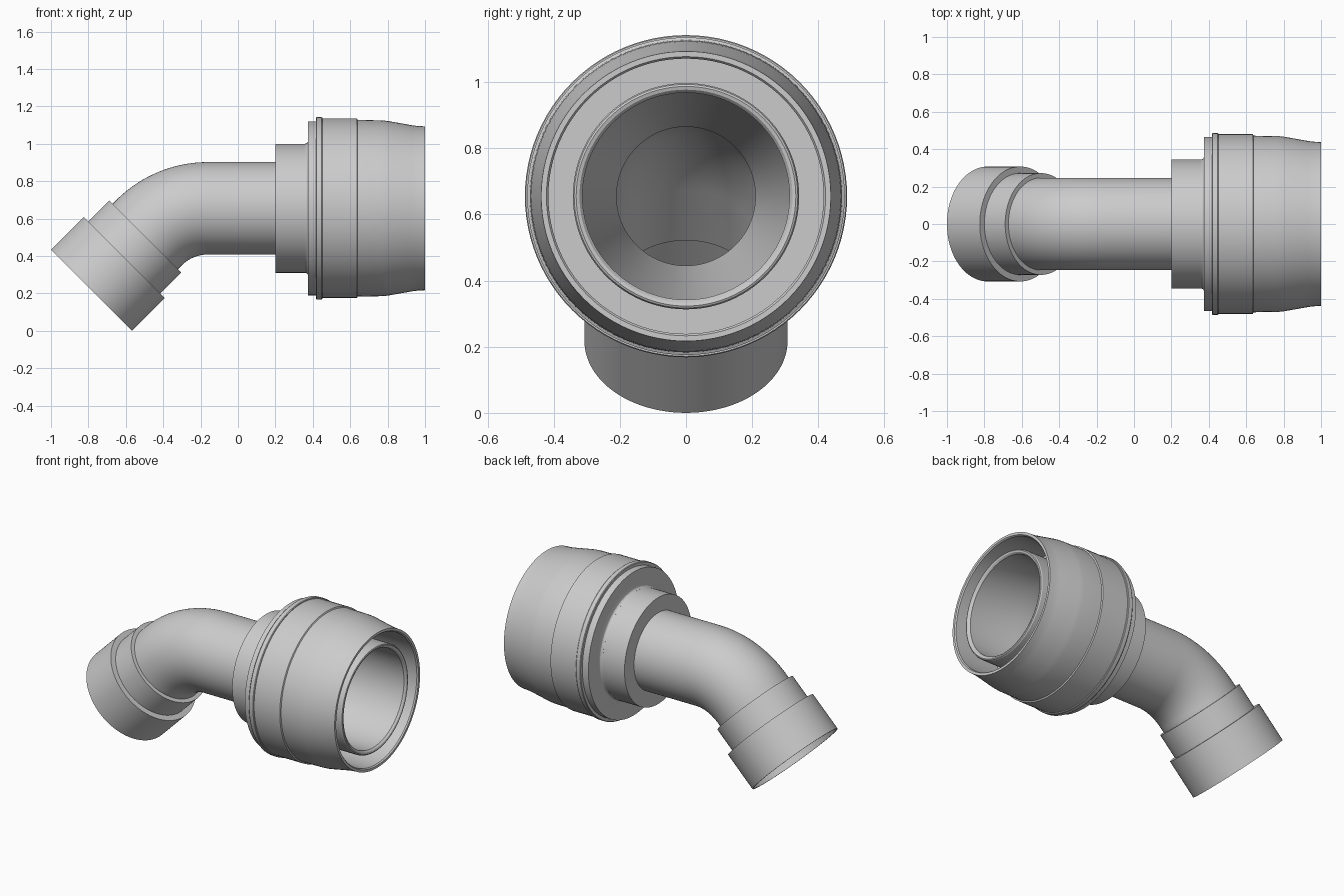
import bpy, bmesh, math
from mathutils import Vector

if "Cube" in bpy.data.objects:
    bpy.data.objects.remove(bpy.data.objects["Cube"])

SEG = 96
R, X0, Z0 = 0.447, -0.16, 0.655      # elbow radius, start of straight run, axis height
L = R * math.pi / 4                  # length of the 45 degree bend
E = -L - 0.434                       # open end of the angled socket


def frame(s):
    """Point, and normal in the xz plane, at distance s along the centreline."""
    a = min(max(-s / R, 0), math.pi / 4)
    p = Vector((X0 - R * math.sin(a), 0, Z0 - R + R * math.cos(a)))
    over = s if s > 0 else min(s + L, 0)
    p += Vector((math.cos(a), 0, math.sin(a))) * over
    return p, Vector((-math.sin(a), 0, math.cos(a)))


def sweep(name, profile):
    """Revolve a closed (distance, radius) profile around the centreline."""
    bm = bmesh.new()
    rings = []
    for s, r in profile:
        p, n = frame(s)
        rings.append([bm.verts.new(p + r * (math.sin(t) * n + math.cos(t) * Vector((0, 1, 0))))
                      for t in (2 * math.pi * i / SEG for i in range(SEG))])
    for k, a in enumerate(rings):
        b = rings[(k + 1) % len(rings)]
        for i in range(SEG):
            j = (i + 1) % SEG
            bm.faces.new((a[i], a[j], b[j], b[i]))
    bmesh.ops.recalc_face_normals(bm, faces=bm.faces)
    me = bpy.data.meshes.new(name)
    bm.to_mesh(me)
    bm.free()
    ob = bpy.data.objects.new(name, me)
    bpy.context.collection.objects.link(ob)
    bpy.ops.object.select_all(action='DESELECT')
    ob.select_set(True)
    bpy.context.view_layer.objects.active = ob
    bpy.ops.object.shade_smooth_by_angle(angle=math.radians(25))


def along_x(points):
    return [(x - X0, r) for x, r in points]


def bend(r):
    return [(-L + L * i / 24, r) for i in range(25)]


# Angled socket, elbow pipe, collar and inner sleeve, with the bore running through
outer = [(E, 0.297), (E, 0.307), (E + 0.248, 0.307), (E + 0.248, 0.272),
         (E + 0.405, 0.272), (E + 0.405, 0.247)] + bend(0.247)
collar = along_x([(0.2, 0.247), (0.2, 0.345), (0.375, 0.345), (0.375, 0.342)])
sleeve = along_x([(0.975, 0.342), (0.983, 0.338), (0.986, 0.332), (0.983, 0.322),
                  (0.972, 0.313), (0.65, 0.313), (0.24, 0.21)])
bore = bend(0.21)[::-1] + [(E + 0.22, 0.21), (E + 0.22, 0.297)]
sweep("elbow_fitting", outer + collar + sleeve + bore)

# Coupling shell around the inner sleeve, with the groove between them
sweep("coupling_shell", along_x([
    (0.358, 0.3452), (0.366, 0.347), (0.372, 0.352), (0.375, 0.36),
    (0.375, 0.465), (0.418, 0.465), (0.418, 0.476),
    (0.452, 0.476), (0.452, 0.48), (0.636, 0.48), (0.640, 0.472), (0.77, 0.470),
    (0.80, 0.467), (0.93, 0.444), (0.96, 0.440), (1.0, 0.438), (1.0, 0.422),
    (0.992, 0.416), (0.70, 0.416), (0.70, 0.342), (0.358, 0.342)]))

# Raised retaining ring at the back of the shell
sweep("retaining_ring", along_x([
    (0.417, 0.47), (0.417, 0.484), (0.421, 0.487), (0.447, 0.487),
    (0.451, 0.484), (0.451, 0.47)]))
